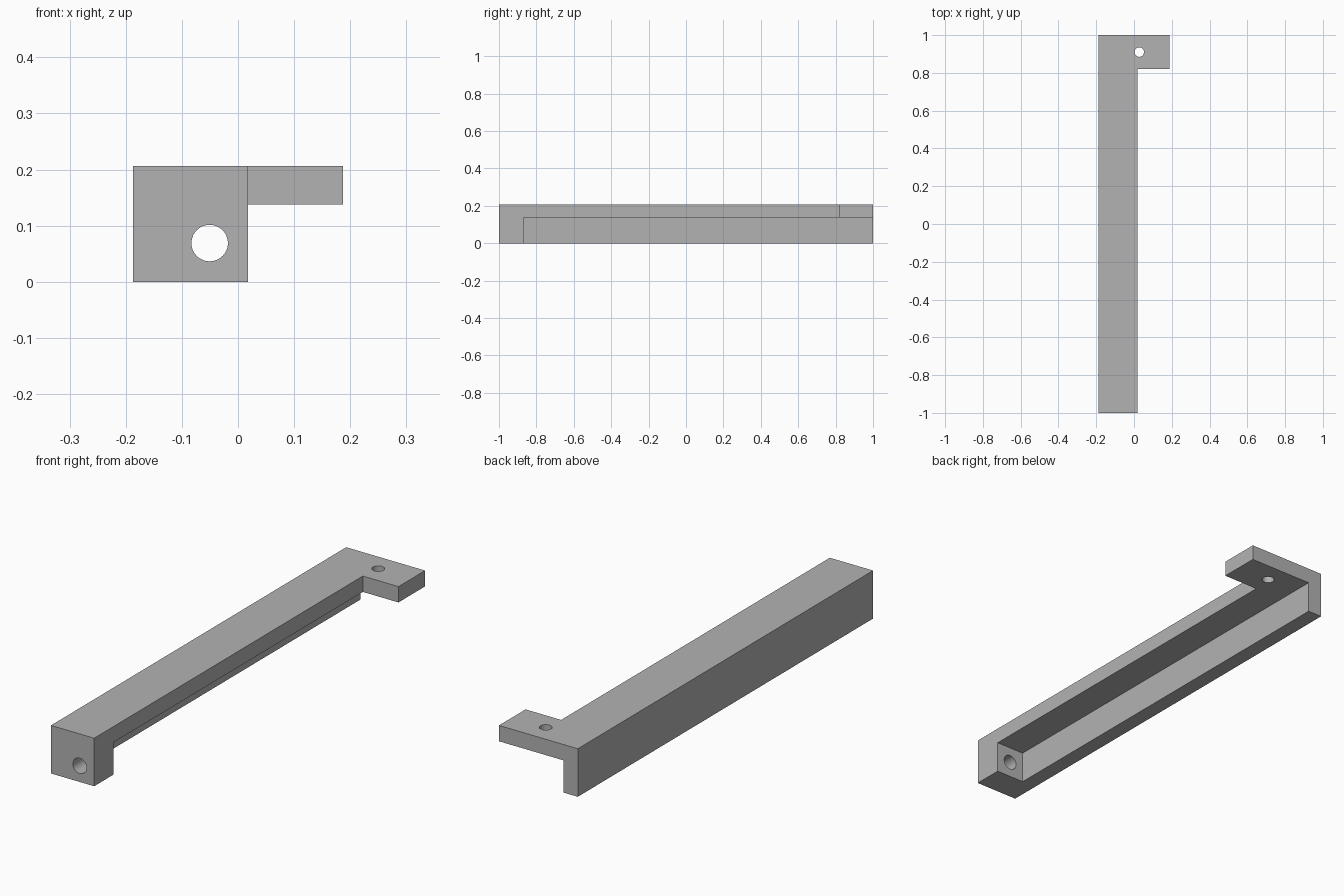
import bpy, bmesh, math
from mathutils import Matrix

cube = bpy.data.objects.get("Cube")
if cube:
    bpy.data.objects.remove(cube, do_unlink=True)

# Main dimensions
LEFT, RIGHT, TAB_END = -0.187, 0.018, 0.187
HEIGHT, THICK = 0.206, 0.068
INNER = LEFT + THICK
SHELF = HEIGHT - THICK
BLOCK_BACK, TAB_FRONT = -0.87, 0.82

grey = bpy.data.materials.new("plain_grey")
grey.use_nodes = True
colour = (0.45, 0.45, 0.45, 1)
grey.diffuse_color = colour
grey.node_tree.nodes["Principled BSDF"].inputs["Base Color"].default_value = colour


def add_object(name, bm):
    mesh = bpy.data.meshes.new(name)
    bmesh.ops.recalc_face_normals(bm, faces=bm.faces)
    bm.to_mesh(mesh)
    bm.free()
    mesh.materials.append(grey)
    obj = bpy.data.objects.new(name, mesh)
    bpy.context.collection.objects.link(obj)
    return obj


def prism(name, outline, z0, z1):
    bm = bmesh.new()
    face = bm.faces.new([bm.verts.new((x, y, z0)) for x, y in outline])
    up = bmesh.ops.extrude_face_region(bm, geom=[face])["geom"]
    verts = [v for v in up if isinstance(v, bmesh.types.BMVert)]
    bmesh.ops.translate(bm, verts=verts, vec=(0, 0, z1 - z0))
    return add_object(name, bm)


def cylinder(name, radius, depth, matrix):
    bm = bmesh.new()
    bmesh.ops.create_cone(bm, cap_ends=True, segments=48, radius1=radius,
                          radius2=radius, depth=depth, matrix=matrix)
    obj = add_object(name, bm)
    obj.hide_render = True
    return obj


def combine(target, tool, operation):
    mod = target.modifiers.new(operation.lower(), "BOOLEAN")
    mod.operation, mod.solver, mod.object = operation, "EXACT", tool
    bpy.ops.object.select_all(action="DESELECT")
    bpy.context.view_layer.objects.active = target
    target.select_set(True)
    bpy.ops.object.modifier_apply(modifier=mod.name)
    bpy.data.objects.remove(tool, do_unlink=True)


# Top plate with the mounting tab at the back
bracket = prism("angle_bracket", [
    (LEFT, -1), (RIGHT, -1), (RIGHT, TAB_FRONT), (TAB_END, TAB_FRONT),
    (TAB_END, 1), (LEFT, 1)], SHELF, HEIGHT)

# Side wall running into the front end block
wall = prism("wall_and_end_block", [
    (LEFT, -1), (RIGHT, -1), (RIGHT, BLOCK_BACK), (INNER, BLOCK_BACK),
    (INNER, 1), (LEFT, 1)], 0, SHELF)
combine(bracket, wall, "UNION")

# Hole through the end block, and hole through the tab
block_hole = cylinder("block_hole_cutter", 0.0325, 0.3,
                      Matrix.Translation(((INNER + RIGHT) / 2, -0.95, SHELF / 2))
                      @ Matrix.Rotation(math.pi / 2, 4, "X"))
combine(bracket, block_hole, "DIFFERENCE")
tab_hole = cylinder("tab_hole_cutter", 0.025, 0.2,
                    Matrix.Translation((0.028, 0.91, HEIGHT - THICK / 2)))
combine(bracket, tab_hole, "DIFFERENCE")

# Merge flat seams, then smooth only the round holes
bm = bmesh.new()
bm.from_mesh(bracket.data)
bmesh.ops.remove_doubles(bm, verts=bm.verts, dist=0.00001)
bmesh.ops.dissolve_limit(bm, angle_limit=math.radians(1),
                         verts=bm.verts, edges=bm.edges)
bm.to_mesh(bracket.data)
bm.free()
bpy.ops.object.shade_smooth_by_angle(angle=math.radians(30))
